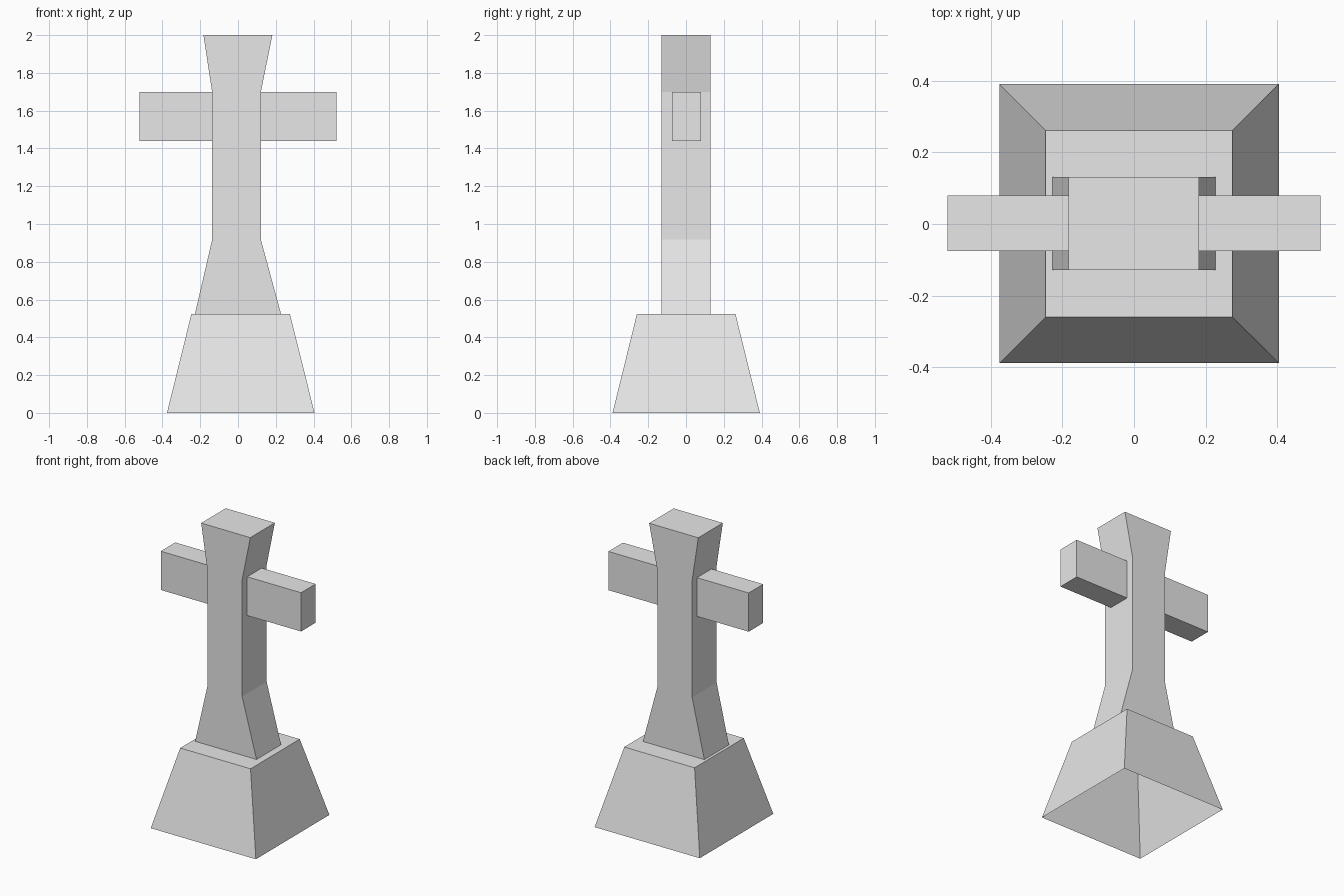
import bpy
import bmesh

cube = bpy.data.objects.get("Cube")
if cube:
    bpy.data.objects.remove(cube, do_unlink=True)

stone = bpy.data.materials.new("grey stone")
stone.use_nodes = True
colour = (0.8, 0.8, 0.8, 1)
stone.diffuse_color = colour
stone.node_tree.nodes["Principled BSDF"].inputs["Base Color"].default_value = colour


def stack(name, rings, closed_bottom=True):
    """Join rectangles (x0, x1, y0, y1, z) from the bottom up."""
    bm = bmesh.new()
    loops = []
    for x0, x1, y0, y1, z in rings:
        corners = ((x0, y0), (x1, y0), (x1, y1), (x0, y1))
        loops.append([bm.verts.new((x, y, z)) for x, y in corners])
    for low, high in zip(loops, loops[1:]):
        for i in range(4):
            j = (i + 1) % 4
            bm.faces.new((low[i], low[j], high[j], high[i]))
    bm.faces.new(loops[-1])
    if closed_bottom:
        bm.faces.new(loops[0][::-1])
    mesh = bpy.data.meshes.new(name)
    bm.to_mesh(mesh)
    bm.free()
    mesh.materials.append(stone)
    obj = bpy.data.objects.new(name, mesh)
    bpy.context.collection.objects.link(obj)
    return obj


# Tapered plinth, hollow and open underneath
stack("plinth", [(-0.376, 0.405, -0.389, 0.391, 0),
                 (-0.247, 0.275, -0.26, 0.262, 0.523)], closed_bottom=False)

# Upright with a flared foot and head
outline = [(-0.228, 0.228, 0.523), (-0.137, 0.121, 0.917),
           (-0.137, 0.121, 1.7), (-0.183, 0.182, 2)]
stack("upright", [(x0, x1, -0.129, 0.131, z) for x0, x1, z in outline])

# Left and right arms, set into the sides of the upright
for name, x0, x1 in (("left_arm", 0.1, 0.521), ("right_arm", -0.521, -0.1)):
    stack(name, [(x0, x1, -0.075, 0.079, z) for z in (1.44, 1.7)])
